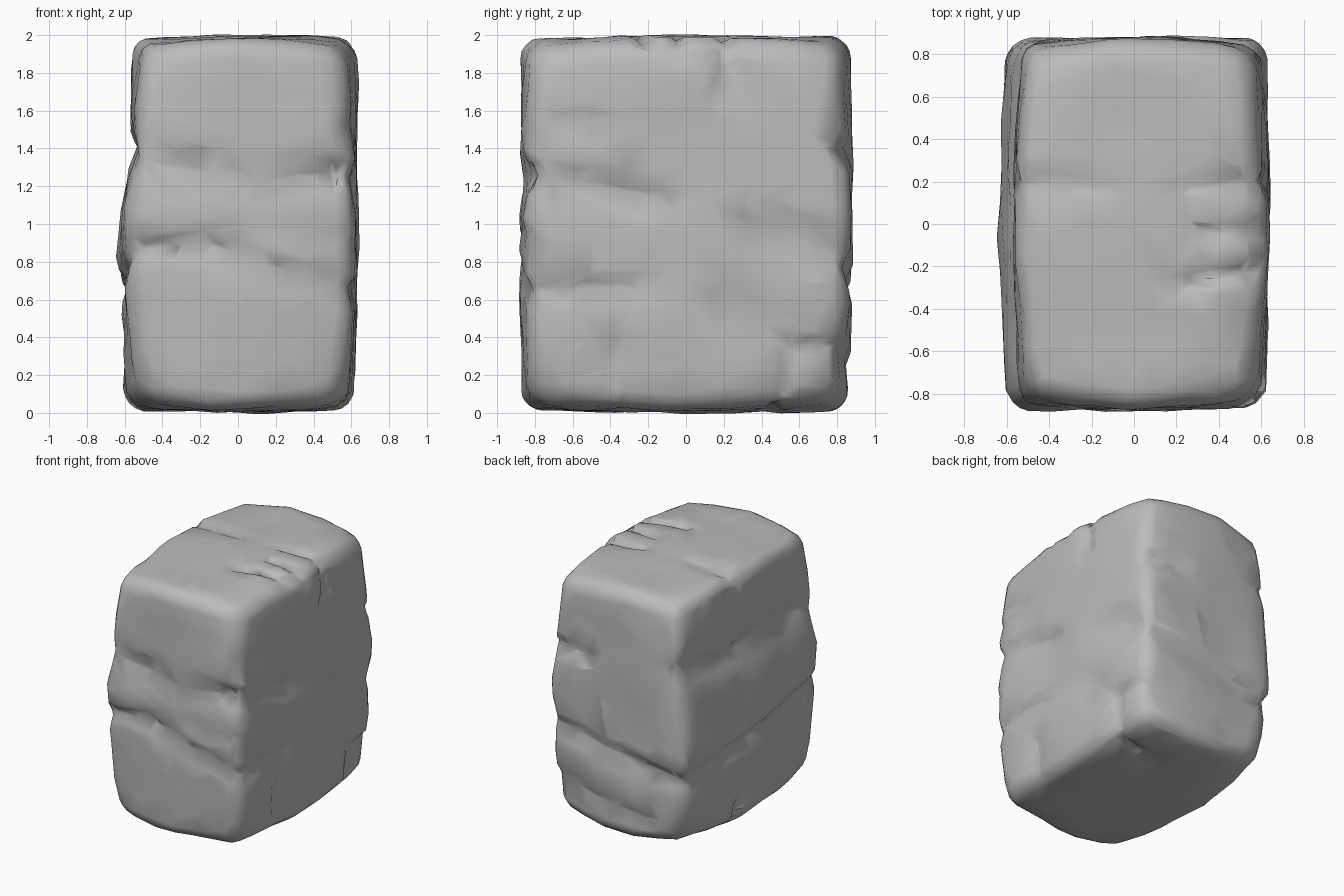
import bpy, bmesh
from mathutils import Vector, noise

cube = bpy.data.objects.get("Cube")
if cube:
    bpy.data.objects.remove(cube, do_unlink=True)

HALF = Vector((0.617, 0.878, 0.995))
CENTRE = Vector((0.015, 0, 1))
ROUND = 0.11

# Cracks are polylines drawn on one face of the block
FACES = {
    "front": lambda a, b: Vector((a, -0.86, b)),
    "back": lambda a, b: Vector((a, 0.86, b)),
    "left": lambda a, b: Vector((0.62, a, b)),
    "right": lambda a, b: Vector((-0.59, a, b)),
    "top": lambda a, b: Vector((a, b, 1.98)),
    "bottom": lambda a, b: Vector((a, b, 0.02)),
}
segments = []


def crack(face, points, depth=0.05, width=0.2):
    pts = [FACES[face](*p) for p in points]
    segments.extend((p, q, depth, width) for p, q in zip(pts, pts[1:]))


# Front ledges
crack("front", [(-.62, .87), (-.18, .91), (.1, .82)], .06, .12)
crack("front", [(.1, .82), (.62, .64)], .045, .13)
crack("front", [(-.6, 1.36), (.15, 1.23), (.55, 1.28)], .045, .28)
crack("front", [(.5, 1.27), (.62, 1.29)], .09, .18)
crack("front", [(.05, 1), (.55, .95)], .03, .2)
# Left side ledges, chips and the bottom rear block
crack("left", [(-.88, 1.28), (-.2, 1.16)], .06, .2)
crack("left", [(-.85, .66), (-.3, .68)], .04, .14)
crack("left", [(.42, 1.03), (.86, .82)], .045, .25)
crack("left", [(.2, .6), (.5, .42)], .03, .2)
crack("left", [(.51, .02), (.53, .37), (.86, .38)], .06, .08)
crack("left", [(-.85, 1.54), (-.55, 1.56)], .03, .18)
crack("left", [(-.38, .05), (-.38, .4)], .025, .12)
crack("left", [(.2, 1.98), (.2, 1.7)], .03, .12)
# Top cracks
crack("top", [(.2, -.3), (.62, -.2)], .05, .1)
crack("top", [(.3, -.03), (.62, -.07)], .04, .1)
crack("top", [(.25, .18), (.62, .2)], .04, .1)
crack("top", [(-.6, .2), (-.1, .16)], .03, .12)
# Right side ledges
crack("right", [(.87, 1.53), (.4, 1.38), (-.3, 1.46), (-.87, 1.37)], .055, .18)
crack("right", [(.87, .6), (-.3, .72), (-.87, .84)], .05, .14)
crack("right", [(.2, 1.98), (.3, 1.78)], .03, .12)
crack("right", [(.2, 0), (.2, .18)], .05, .09)
# Back ledges
crack("back", [(.62, .8), (.3, .75), (-.6, .58)], .055, .16)
crack("back", [(.62, 1.42), (.3, 1.4)], .05, .14)
crack("back", [(.62, .36), (-.2, .22)], .035, .18)
# Underside
crack("bottom", [(.62, .5), (.2, .42)], .05, .1)


def crack_depth(p):
    best = 0
    for a, b, depth, width in segments:
        ab = b - a
        t = max(0, min(1, (p - a).dot(ab) / ab.length_squared))
        off = p - a - ab * t
        # Sharp overhang above the crack, gentler slope below it
        reach = width if off.z < 0 else width * 0.5
        d = off.length / reach
        if d < 1:
            best = max(best, depth * (1 - d) ** 1.3)
    return best * (1 + 0.5 * noise.noise(p * 4))


def bowed(p):
    # Faces belly outwards, so edges curve and the corners draw in
    u = Vector([(c / h) ** 2 for c, h in zip(p, HALF)])
    out = Vector()
    for i in range(3):
        a, b = u[i - 1], u[i - 2]
        out[i] = p[i] * (1 - (0.012 * (a + b) + 0.06 * a * b) / HALF[i])
    return out


def weathered(p):
    # Round the box, then add broad lumps and cracks along the normal
    core = Vector([max(-h + ROUND, min(h - ROUND, c)) for c, h in zip(p, HALF)])
    n = (p - core).normalized()
    q = CENTRE + bowed(core + n * ROUND)
    lump = 0.016 * noise.noise(q * 2.3) + 0.01 * noise.noise(q * 5)
    # The right side swells below the middle and leans in at the top
    swell = 0.04 * max(0, 1 - abs(q.z - 0.83) / 0.4) * max(0, 1 - abs(q.y))
    lean = 0.03 * max(0, min(1, (q.z - 0.9) / 0.6))
    lump += (swell - lean) * max(0, -n.x) ** 2
    return q + n * (lump - crack_depth(q))


# Stone block
bm = bmesh.new()
bmesh.ops.create_cube(bm, size=2)
bmesh.ops.subdivide_edges(bm, edges=bm.edges[:], cuts=55, use_grid_fill=True)
for v in bm.verts:
    v.co = weathered(Vector([c * h for c, h in zip(v.co, HALF)]))

mesh = bpy.data.meshes.new("stone_block")
bm.to_mesh(mesh)
bm.free()
mesh.shade_smooth()
block = bpy.data.objects.new("stone_block", mesh)
bpy.context.collection.objects.link(block)

# Chiselled, coarser facets
chisel = block.modifiers.new("chisel", "DECIMATE")
chisel.ratio = 0.06

grey = bpy.data.materials.new("stone_grey")
grey.use_nodes = True
colour = (0.5, 0.5, 0.5, 1)
grey.diffuse_color = colour
grey.node_tree.nodes["Principled BSDF"].inputs["Base Color"].default_value = colour
mesh.materials.append(grey)
